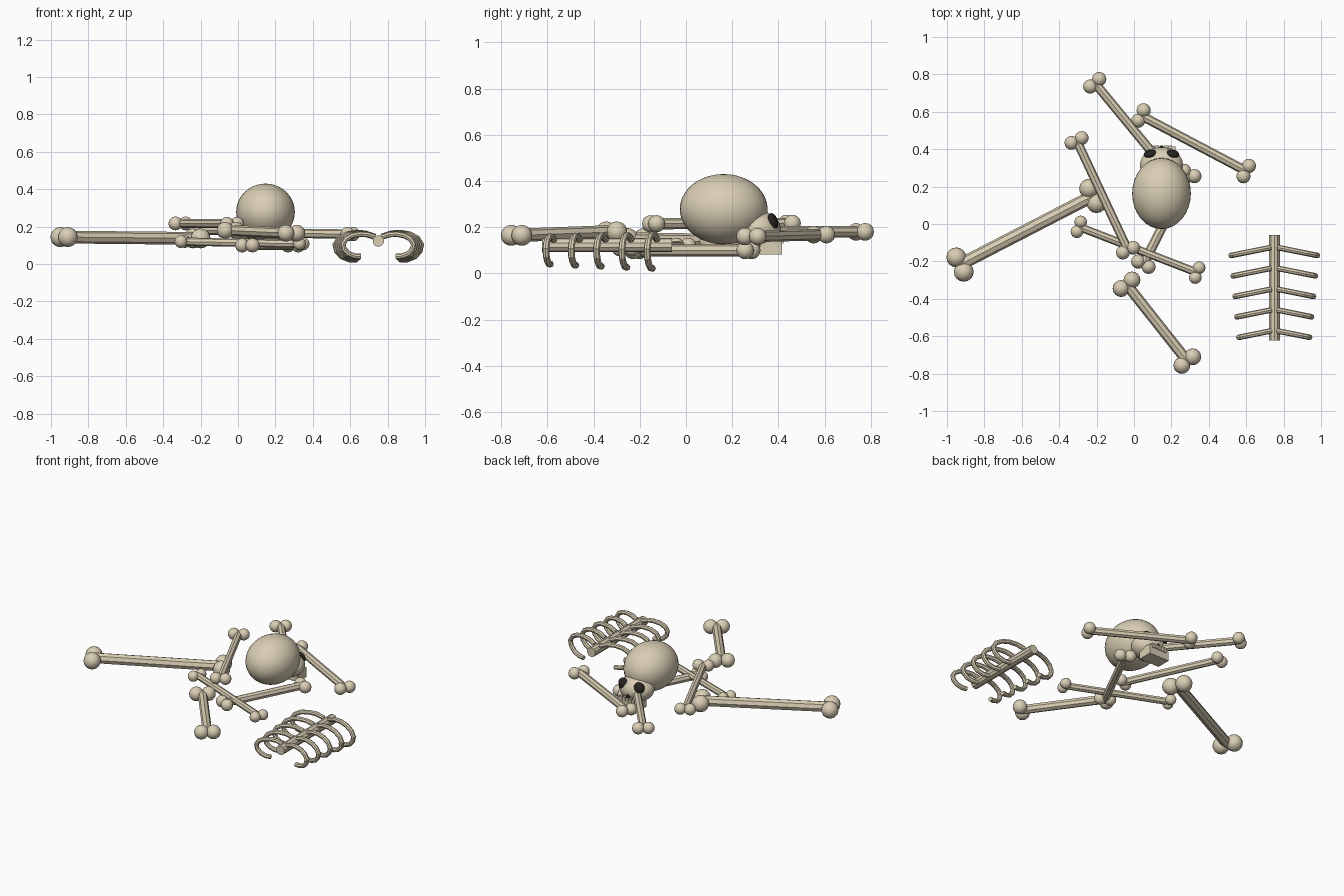
import bpy, bmesh, math
from mathutils import Vector, Matrix

if "Cube" in bpy.data.objects:
    bpy.data.objects.remove(bpy.data.objects["Cube"])

def material(name, rgb):
    m = bpy.data.materials.new(name)
    m.diffuse_color = (*rgb, 1)
    m.use_nodes = True
    m.node_tree.nodes["Principled BSDF"].inputs["Base Color"].default_value = m.diffuse_color
    return m

BONE = material("bone", (0.70, 0.62, 0.46))
DARK = material("dark_hollow", (0.02, 0.018, 0.015))

def add_object(name, bm, mat):
    mesh = bpy.data.meshes.new(name)
    bm.to_mesh(mesh)
    bm.free()
    mesh.materials.append(mat)
    ob = bpy.data.objects.new(name, mesh)
    bpy.context.collection.objects.link(ob)
    return ob

def add_ball(bm, centre, radii, seg=16, rings=10, rot=Matrix()):
    mat = Matrix.Translation(centre) @ rot @ Matrix.Diagonal((*radii, 1))
    verts = bmesh.ops.create_uvsphere(bm, u_segments=seg, v_segments=rings, radius=1, matrix=mat)["verts"]
    for v in verts:
        for f in v.link_faces:
            f.smooth = True

def add_rod(bm, a, b, r, sides=8):
    a, b = Vector(a), Vector(b)
    d = b - a
    mat = Matrix.Translation((a + b) / 2) @ d.to_track_quat('Z', 'Y').to_matrix().to_4x4()
    bmesh.ops.create_cone(bm, cap_ends=True, segments=sides, radius1=r, radius2=r,
                          depth=d.length, matrix=mat)

def long_bone(name, a, b, shaft, knob):
    bm = bmesh.new()
    add_rod(bm, a, b, shaft)
    d = (Vector(b) - Vector(a)).normalized()
    side = Vector((-d.y, d.x, 0)).normalized() * knob * 0.82
    for end in (Vector(a), Vector(b)):
        for s in (-1, 1):
            add_ball(bm, end + side * s, (knob,) * 3)
    add_object(name, bm, BONE)

def ellipsoid(name, centre, radii, mat, seg=32, rings=20, rot=Matrix()):
    bm = bmesh.new()
    add_ball(bm, centre, radii, seg, rings, rot)
    add_object(name, bm, mat)

def block(name, centre, size, mat):
    bm = bmesh.new()
    bmesh.ops.create_cube(bm, size=1, matrix=Matrix.Translation(centre) @ Matrix.Diagonal((*size, 1)))
    add_object(name, bm, mat)

# Scattered limb bones: start, end, shaft radius, knob radius
bones = [
    ((-0.93, -0.217, 0.144), (-0.22, 0.15, 0.137), 0.034, 0.053),
    ((-0.21, 0.755, 0.18), (0.14, 0.33, 0.18), 0.025, 0.038),
    ((0.05, -0.215, 0.10), (0.295, 0.27, 0.10), 0.026, 0.038),
    ((0.60, 0.283, 0.16), (0.037, 0.58, 0.168), 0.025, 0.038),
    ((0.285, -0.733, 0.165), (-0.04, -0.322, 0.18), 0.029, 0.045),
    ((-0.307, 0.447, 0.217), (-0.032, -0.14, 0.215), 0.024, 0.037),
    ((-0.295, -0.015, 0.12), (0.338, -0.26, 0.108), 0.022, 0.034),
]
for i, spec in enumerate(bones):
    long_bone(f"limb_bone_{i + 1}", *spec)

# Skull: cranium, face, jaw
SX = 0.147
ellipsoid("cranium", (SX, 0.163, 0.278), (0.157, 0.19, 0.152), BONE)
ellipsoid("face", (SX, 0.315, 0.19), (0.115, 0.095, 0.08), BONE)
block("jaw", (SX, 0.367, 0.115), (0.15, 0.096, 0.065), BONE)

# Eye sockets and nose hollow
for s, side in ((-1, "left"), (1, "right")):
    rot = Matrix.Rotation(0.3, 4, 'X') @ Matrix.Rotation(-s * 0.2, 4, 'Z')
    ellipsoid("eye_socket_" + side, (SX + s * 0.06, 0.376, 0.226), (0.036, 0.02, 0.036), DARK, 16, 10, rot)
bm = bmesh.new()
bmesh.ops.create_cone(bm, cap_ends=True, segments=4, radius1=0.02, radius2=0, depth=0.04,
                      matrix=Matrix.Translation((SX, 0.402, 0.178)))
add_object("nose_hollow", bm, DARK)

# Teeth
for i in range(5):
    block(f"tooth_{i + 1}", (SX + (i - 2) * 0.023, 0.412, 0.145), (0.017, 0.018, 0.03), BONE)

# Spine of the rib cage
RX, RZ = 0.75, 0.123
bm = bmesh.new()
add_rod(bm, (RX, -0.06, RZ), (RX, -0.622, RZ), 0.031, 10)
add_object("spine", bm, BONE)

# Ribs: faceted tubes, mirrored and shrinking down the spine
profile = [(0.02, 0.025), (0.07, 0.042), (0.12, 0.045), (0.17, 0.036), (0.21, 0.014), (0.231, -0.02),
           (0.222, -0.055), (0.195, -0.083), (0.155, -0.099), (0.115, -0.101)]
for i in range(5):
    k = 1 - i * 0.045
    y0 = -0.122 - i * 0.1115
    for s, side in ((-1, "left"), (1, "right")):
        bm = bmesh.new()
        sides = 8
        pts = [Vector((RX + s * x * k, y0 - 0.2 * x * k, RZ + z * k)) for x, z in profile]
        normal = Vector((s * 0.2, 1, 0)).normalized()
        loops = []
        for j, p in enumerate(pts):
            t = (pts[min(j + 1, len(pts) - 1)] - pts[max(j - 1, 0)]).normalized()
            out = t.cross(normal)
            loops.append([bm.verts.new(p + 0.015 * (normal * math.cos(a) + out * math.sin(a)))
                          for a in (2 * math.pi * n / sides for n in range(sides))])
        for la, lb in zip(loops, loops[1:]):
            for n in range(sides):
                m = (n + 1) % sides
                bm.faces.new((la[n], la[m], lb[m], lb[n]))
        bm.faces.new(loops[0])
        bm.faces.new(loops[-1])
        bmesh.ops.recalc_face_normals(bm, faces=bm.faces)
        add_object(f"rib_{side}_{i + 1}", bm, BONE)
